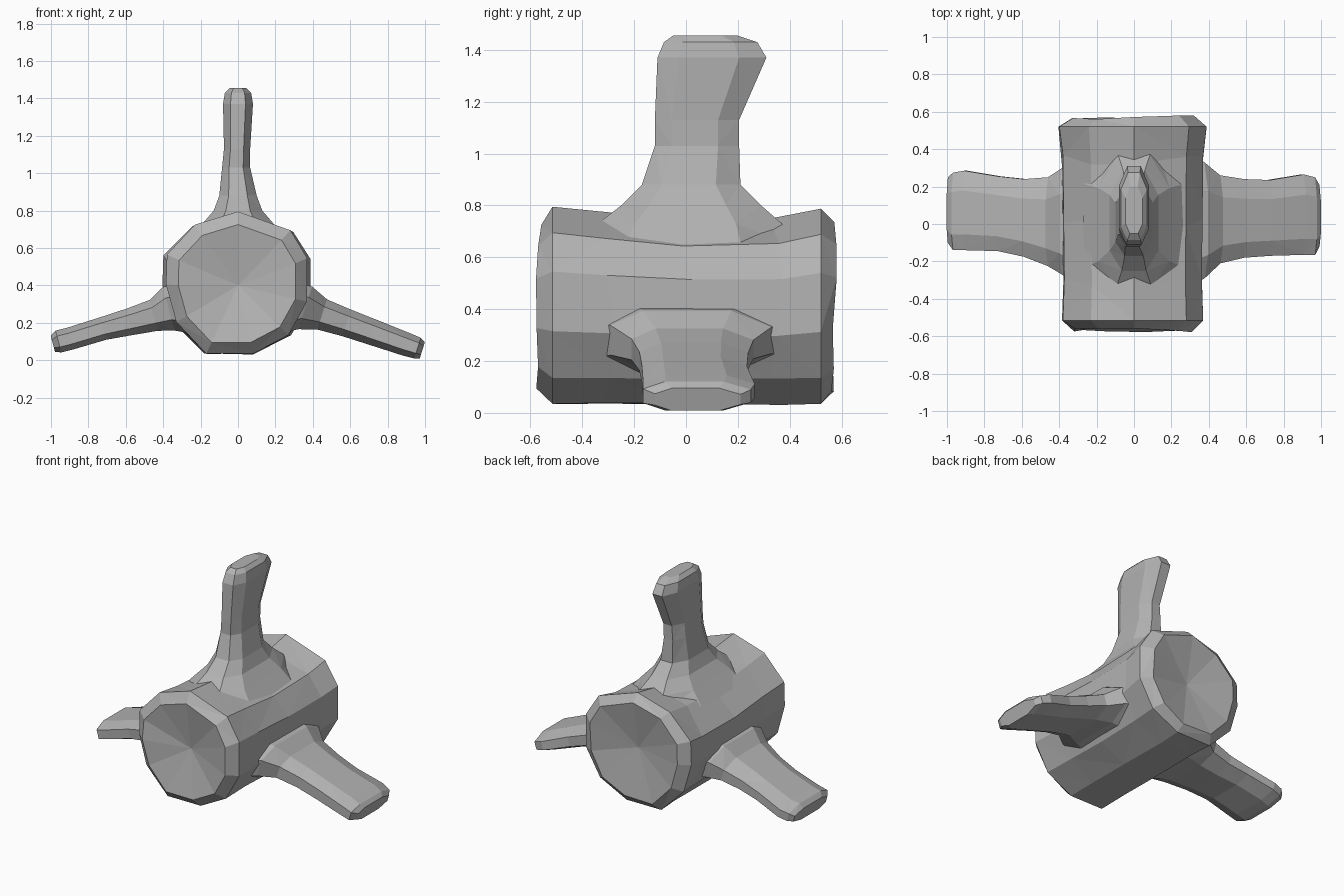
import bpy, bmesh, random
from mathutils import Vector

random.seed(4)
cube = bpy.data.objects.get("Cube")
if cube:
    bpy.data.objects.remove(cube, do_unlink=True)

# One plain grey for the whole bone
bone = bpy.data.materials.new("bone_grey")
bone.use_nodes = True
GREY = (0.45, 0.45, 0.45, 1)
bone.diffuse_color = GREY
bone.node_tree.nodes["Principled BSDF"].inputs["Base Color"].default_value = GREY


def loft(name, rings, start_tip=None, end_tip=None):
    """Skin a row of equal-sized rings, closing the ends with a fan or a flat cap."""
    bm = bmesh.new()
    rows = [[bm.verts.new(p) for p in ring] for ring in rings]
    n = len(rows[0])
    for a, b in zip(rows, rows[1:]):
        for i in range(n):
            j = (i + 1) % n
            bm.faces.new((a[i], a[j], b[j], b[i]))
    for row, tip in ((rows[0], start_tip), (rows[-1], end_tip)):
        if tip is None:
            bm.faces.new(row)
        else:
            v = bm.verts.new(tip)
            for i in range(n):
                bm.faces.new((row[i], row[(i + 1) % n], v))
    bmesh.ops.triangulate(bm, faces=bm.faces[:])
    bmesh.ops.recalc_face_normals(bm, faces=bm.faces[:])
    mesh = bpy.data.meshes.new(name)
    bm.to_mesh(mesh)
    bm.free()
    mesh.materials.append(bone)
    obj = bpy.data.objects.new(name, mesh)
    bpy.context.collection.objects.link(obj)
    return obj


# Drum-shaped body with bevelled rims and dished ends
OUTLINE = [(-.17, .03), (.08, .03), (.27, .13), (.37, .31), (.37, .54), (.28, .69),
           (0, .79), (-.23, .72), (-.38, .56), (-.385, .4), (-.33, .2)]


def body_ring(y, wide, high, jitter=0.0):
    return [Vector((x * wide, y + random.uniform(-2, 2) * jitter,
                    .035 + (z - .03) * high + random.uniform(-.3, .3) * jitter))
            for x, z in OUTLINE]


def rim_ring(y, scale):
    return [Vector((x * scale, y + random.uniform(-.012, .012), .41 + (z - .41) * scale))
            for x, z in OUTLINE]


loft("body", [rim_ring(-.568, .83), body_ring(-.515, 1, 1), body_ring(-.3, .98, .97, .015),
              body_ring(.02, .99, .93, .02), body_ring(.34, 1, .94, .015),
              body_ring(.52, 1.05, .99), rim_ring(.572, .86)],
     start_tip=(0, -.505, .4), end_tip=(0, .51, .41))


# Flat blades with an eight-sided section
# Station: distance out, centre on the other axis, front y, back y, half thickness
def blade(name, stations, place, normal):
    rings = []
    for s, c, front, back, t in stations:
        w = back - front
        edge = [(front, .5), (front + .2 * w, 1), (back - .25 * w, 1), (back, .45)]
        section = edge + [(y, -k) for y, k in reversed(edge)]
        rings.append([place(s, c) + Vector((0, y, 0)) + Vector(normal) * k * t
                      for y, k in section])
    loft(name, rings)


blade("top_spine", [
    (.64, 0, -.40, .42, .27), (.73, 0, -.34, .37, .19), (.80, 0, -.25, .29, .13),
    (.88, 0, -.17, .21, .10), (1.03, -.01, -.12, .205, .075), (1.13, -.005, -.12, .205, .07),
    (1.37, 0, -.11, .31, .08), (1.43, 0, -.085, .275, .07), (1.455, 0, -.05, .2, .045)],
    lambda s, c: Vector((c, 0, s)), (1, 0, 0))

blade("left_wing", [
    (.24, .28, -.36, .40, .15), (.36, .28, -.29, .33, .12), (.45, .245, -.21, .26, .085),
    (.58, .20, -.18, .24, .075), (.72, .15, -.17, .235, .07), (.90, .085, -.165, .265, .063),
    (.96, .065, -.165, .25, .058), (.985, .052, -.12, .21, .046)],
    lambda s, c: Vector((s, 0, c)), (.3, 0, .95))

blade("right_wing", [
    (.24, .28, -.37, .38, .15), (.37, .275, -.27, .30, .12), (.45, .24, -.225, .25, .085),
    (.58, .205, -.175, .24, .072), (.72, .17, -.145, .255, .062), (.90, .115, -.14, .285, .06),
    (.96, .1, -.14, .275, .06), (.99, .088, -.10, .25, .044)],
    lambda s, c: Vector((-s, 0, c)), (-.26, 0, .97))
